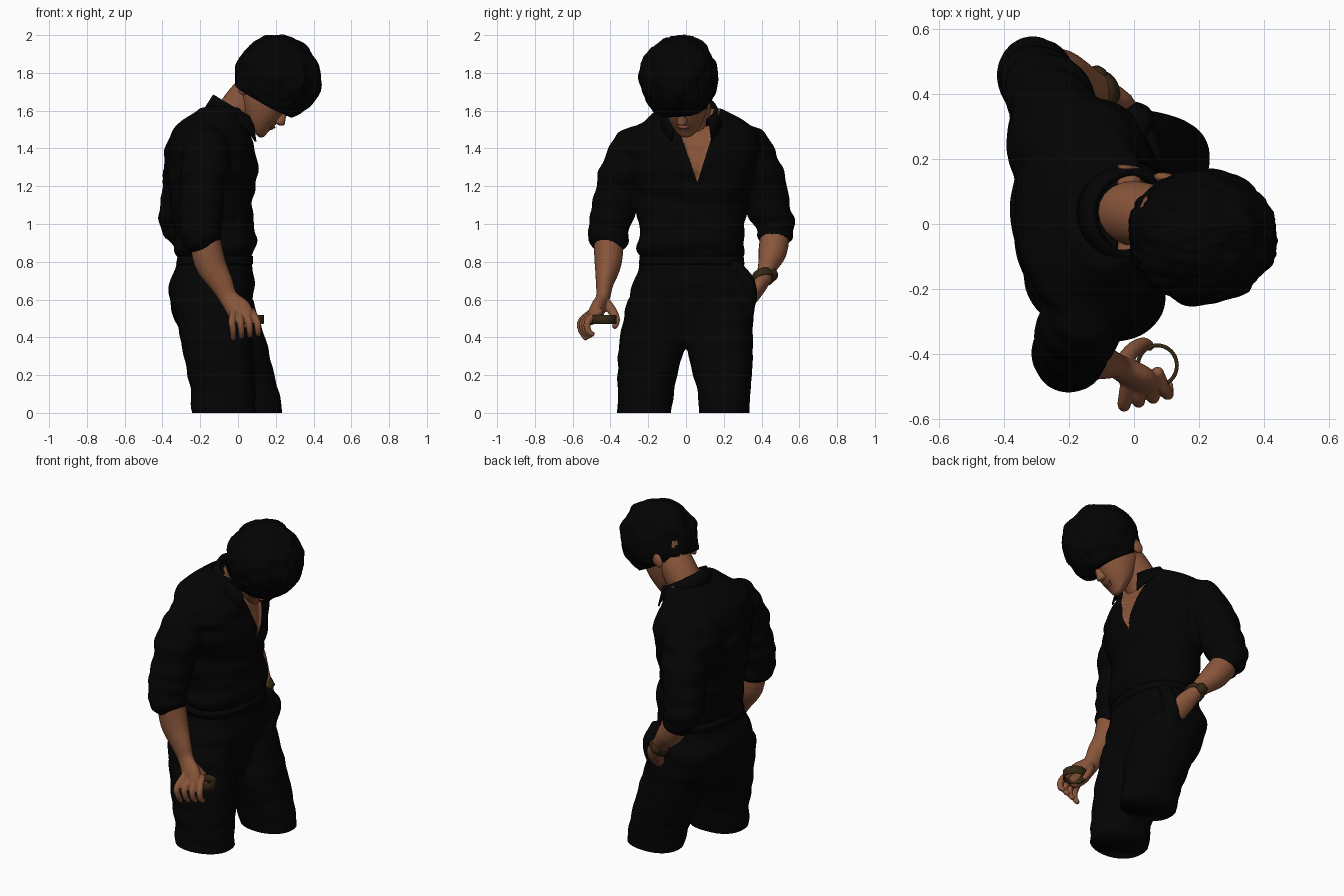
import bpy, bmesh, math
from mathutils import Vector, Matrix, noise

if "Cube" in bpy.data.objects:
    bpy.data.objects.remove(bpy.data.objects["Cube"])

def material(name, rgb):
    m = bpy.data.materials.new(name)
    m.diffuse_color = (*rgb, 1)
    m.use_nodes = True
    m.node_tree.nodes["Principled BSDF"].inputs["Base Color"].default_value = m.diffuse_color
    return m

CLOTH = material("black cloth", (0.0012, 0.0012, 0.0012))
HAIR = material("black hair", (0.001, 0.001, 0.0012))
SKIN = material("tan skin", (0.25, 0.092, 0.043))
LIP = material("lip", (0.19, 0.06, 0.033))
BRONZE = material("dark bronze", (0.036, 0.021, 0.007))

def finish(name, bm, mat):
    bmesh.ops.recalc_face_normals(bm, faces=bm.faces)
    for f in bm.faces:
        f.smooth = True
    me = bpy.data.meshes.new(name)
    bm.to_mesh(me)
    bm.free()
    me.materials.append(mat)
    ob = bpy.data.objects.new(name, me)
    bpy.context.collection.objects.link(ob)
    return ob

def spline(rows, n):
    """Catmull-Rom through rows of numbers."""
    out = []
    for i in range(len(rows) - 1):
        a, b, c, d = (rows[max(0, min(len(rows) - 1, i + k))] for k in (-1, 0, 1, 2))
        for s in range(n):
            t = s / n
            out.append([0.5 * (2*q + (r-p)*t + (2*p-5*q+4*r-s_)*t*t + (3*q-p-3*r+s_)*t**3)
                        for p, q, r, s_ in zip(a, b, c, d)])
    return out + [list(rows[-1])]

def loft(name, rows, mat, flat=True, n=4, sides=32, power=2.0, matrix=None):
    """Rows are x, y, z, rx, ry; rings stay level (flat) or follow the path."""
    rows = spline(rows, n)
    if not flat:  # round off both ends
        for end, nxt in ((0, 1), (-1, -2)):
            p, q = Vector(rows[end][:3]), Vector(rows[nxt][:3])
            r = rows[end][3:]
            e = p + (p - q).normalized() * r[0] * 0.5
            new = [*e, r[0] * 0.6, r[1] * 0.6]
            rows.insert(0, new) if end == 0 else rows.append(new)
    bm, rings = bmesh.new(), []
    for i, (x, y, z, rx, ry) in enumerate(rows):
        u, v = Vector((1, 0, 0)), Vector((0, 1, 0))
        if not flat:
            t = (Vector(rows[min(i+1, len(rows)-1)][:3]) - Vector(rows[max(i-1, 0)][:3])).normalized()
            u = v.cross(t).normalized()
            v = t.cross(u)
        ring = []
        for k in range(sides):
            a = 2 * math.pi * k / sides
            c, s = (math.copysign(abs(w) ** (2 / power), w) for w in (math.cos(a), math.sin(a)))
            ring.append(bm.verts.new(Vector((x, y, z)) + u * c * rx + v * s * ry))
        rings.append(ring)
    for A, B in zip(rings, rings[1:]):
        for k in range(sides):
            bm.faces.new((A[k], A[k-1], B[k-1], B[k]))
    bm.faces.new(rings[0])
    bm.faces.new(rings[-1][::-1])
    if matrix:
        bm.transform(matrix)
    return finish(name, bm, mat)

def tube(name, rows, mat, n=4, sides=20):
    return loft(name, [r if len(r) == 5 else (*r, r[3]) for r in rows], mat, False, n, sides)

def blob(name, loc, size, mat, matrix=None, sub=3):
    bm = bmesh.new()
    bmesh.ops.create_icosphere(bm, subdivisions=sub, radius=1)
    bm.transform((matrix or Matrix()) @ Matrix.Translation(loc) @ Matrix.Diagonal((*size, 1)))
    return finish(name, bm, mat)

def fuse(name, obs, voxel, folds):
    """Join parts into one skin and press cloth folds into it."""
    bpy.ops.object.select_all(action='DESELECT')
    for o in obs:
        o.select_set(True)
    ob = bpy.context.view_layer.objects.active = obs[0]
    bpy.ops.object.join()
    ob.name = name
    m = ob.modifiers.new("skin", 'REMESH')
    m.mode, m.voxel_size, m.use_smooth_shade = 'VOXEL', voxel, True
    s = ob.modifiers.new("soften", 'SMOOTH')
    s.iterations = 4
    for mod in ("skin", "soften"):
        bpy.ops.object.modifier_apply(modifier=mod)
    if folds:
        moves = [v.normal * folds * noise.noise(Vector((v.co.x*5, v.co.y*5 + v.co.z*4, v.co.z*13)))
                 for v in ob.data.vertices]
        for v, d in zip(ob.data.vertices, moves):
            v.co += d
    return ob

# Shirt: torso, shoulder blade and two sleeves with rolled cuffs
torso = loft("torso", [(-.12, .03, .82, .19, .26), (-.12, .03, .87, .215, .285), (-.12, .03, .95, .215, .28),
    (-.14, .03, 1.1, .213, .29), (-.135, .025, 1.28, .24, .33), (-.14, .03, 1.4, .225, .36),
    (-.145, .035, 1.48, .2, .345), (-.125, .035, 1.55, .165, .26), (-.08, .03, 1.615, .12, .16)],
    CLOTH, power=2.15, sides=48)
blade = blob("shoulder_blade", (-.255, .25, 1.32), (.145, .17, .2), CLOTH)
r_sleeve = tube("right_sleeve", [(-.155, -.25, 1.43, .12), (-.175, -.32, 1.3, .128), (-.195, -.38, 1.1, .116),
    (-.2, -.405, .98, .11), (-.19, -.41, .94, .1)], CLOTH)
r_cuff = tube("right_cuff", [(-.205, -.405, .985, .1), (-.2, -.408, .965, .11), (-.18, -.41, .915, .11)], CLOTH)
l_sleeve = tube("left_sleeve", [(-.21, .3, 1.43, .125), (-.255, .375, 1.3, .13), (-.295, .435, 1.1, .122),
    (-.31, .47, 1.0, .105), (-.28, .475, .96, .095)], CLOTH)
l_cuff = tube("left_cuff", [(-.31, .472, .99, .1), (-.265, .472, .935, .1)], CLOTH)
shirt = fuse("shirt", [torso, blade, r_sleeve, r_cuff, l_sleeve, l_cuff], 0.011, 0.016)

# Open neckline: cut a V in the shirt front and sink it to skin
shirt.data.materials.append(SKIN)
bm = bmesh.new()
bm.from_mesh(shirt.data)
tip = Vector((0, .06, 1.22))
normals = [Vector((0, .26, .09)).normalized(), Vector((0, -.27, .085)).normalized()]
for nrm in normals:
    near = [f for f in bm.faces if f.calc_center_median().x > -.05 and f.calc_center_median().z > 1.18]
    geo = set(near) | {e for f in near for e in f.edges} | {v for f in near for v in f.verts}
    bmesh.ops.bisect_plane(bm, geom=list(geo), plane_co=tip, plane_no=nrm)
for f in bm.faces:
    c = f.calc_center_median()
    if c.x > -.05 and c.z > 1.2 and all((c - tip).dot(k) > 0 for k in normals):
        f.material_index = 1
for v in bm.verts:
    if v.link_faces and all(f.material_index for f in v.link_faces):
        v.co.x -= .012
bm.to_mesh(shirt.data)
bm.free()

# Collar: a folded band open at the front
bm, rows = bmesh.new(), []
for i in range(41):
    a = math.radians(42 + 276 * i / 40)
    c, s = math.cos(a), math.sin(a)
    drop = .065 + .1 * max(0, c) ** 2
    row = []
    for r, dz in ((.1, -.04), (.108, .0), (.12, .005), (.155 - .01 * c, -drop)):
        row.append(bm.verts.new((-.012 + r * c, .03 + r * 1.1 * s, 1.61 - .07 * c + dz)))
    rows.append(row)
for A, B in zip(rows, rows[1:]):
    for k in range(3):
        bm.faces.new((A[k], A[k+1], B[k+1], B[k]))
collar = finish("collar", bm, CLOTH)
collar.modifiers.new("thickness", 'SOLIDIFY').thickness = .01

# Trousers: hips, two legs with the left forward, and a stuffed pocket
hips = loft("hips", [(-.12, 0, .37, .15, .24), (-.14, .01, .5, .2, .315), (-.14, .03, .65, .227, .32),
    (-.13, .03, .75, .205, .285), (-.12, .03, .83, .195, .27)], CLOTH, power=2.4, sides=48)
r_leg = loft("right_leg", [(-.07, -.22, -.05, .17, .14), (-.083, -.21, .15, .173, .152),
    (-.11, -.18, .35, .19, .176), (-.14, -.15, .6, .2, .16)], CLOTH, power=2.3)
l_leg = loft("left_leg", [(.08, .203, -.05, .165, .125), (.035, .198, .15, .172, .147),
    (-.03, .18, .35, .185, .175), (-.11, .19, .6, .19, .165)], CLOTH, power=2.3)
pocket = tube("pocket", [(.015, .275, .78, .03), (.02, .325, .69, .04), (-.01, .325, .6, .05),
    (-.02, .3, .5, .05)], CLOTH)
trousers = fuse("trousers", [hips, r_leg, l_leg, pocket], 0.011, 0.008)
bm = bmesh.new()
bm.from_mesh(trousers.data)
cut = bmesh.ops.bisect_plane(bm, geom=bm.verts[:] + bm.edges[:] + bm.faces[:], plane_co=(0, 0, 0),
                             plane_no=(0, 0, 1), clear_inner=True)
bmesh.ops.holes_fill(bm, edges=[e for e in cut['geom_cut'] if isinstance(e, bmesh.types.BMEdge)])
bm.to_mesh(trousers.data)
bm.free()
loft("waistband", [(-.125, .03, .785, .203, .28), (-.12, .03, .83, .2, .275)], CLOTH, n=1, sides=48, power=2.4)

# Right arm and hand with curled fingers
arm = tube("right_forearm", [(-.18, -.41, .95, .08), (-.15, -.412, .8, .083, .073), (-.09, -.43, .69, .064, .048),
    (-.05, -.44, .61, .05, .037), (.005, -.47, .545, .066, .04), (.03, -.5, .5, .055, .03)], SKIN)
fingers = []
for i in range(4):
    x, y = -.032 + .044 * i, -.54 + .012 * i
    fingers.append(tube("finger", [(x * .7, y + .05, .54, .02), (x, y - .015, .485, .019),
        (x + .006, y - .014, .435, .017), (x + .006, y + .012, .393 + .007 * i, .014)], SKIN))
fingers.append(tube("thumb", [(-.03, -.42, .58, .026), (.0, -.385, .53, .024), (.03, -.368, .49, .019),
    (.05, -.378, .455, .015)], SKIN))
fuse("right_arm", [arm] + fingers, 0.005, 0)

# Left arm reaching into the pocket
tube("left_arm", [(-.3, .475, .98, .075), (-.22, .46, .86, .076), (-.14, .43, .77, .053, .05),
    (-.095, .408, .71, .046, .042), (-.055, .378, .65, .058, .034), (-.03, .33, .58, .05, .03)], SKIN)

def ring(name, matrix, rx, ry, width, thick):
    """Band of oval outline: width along its axis, thin across."""
    bm, n = bmesh.new(), 48
    sec = [(-thick, -width), (0, -width * 1.1), (thick, -width), (thick, width), (0, width * 1.1), (-thick, width)]
    vs = [[bm.verts.new(((rx + d) * math.cos(2*math.pi*i/n), (ry + d) * math.sin(2*math.pi*i/n), h))
           for d, h in sec] for i in range(n)]
    for i in range(n):
        for k in range(6):
            bm.faces.new((vs[i-1][k], vs[i-1][k-1], vs[i][k-1], vs[i][k]))
    bm.transform(matrix)
    return finish(name, bm, BRONZE)

# Held ring, wrist watch
ring("held_ring", Matrix.Translation((.072, -.436, .495)), .06, .062, .022, .006)
axis = Vector((-.09, -.04, .11)).normalized().to_track_quat('Z', 'Y').to_matrix().to_4x4()
ring("watch_strap", Matrix.Translation((-.1, .411, .718)) @ axis, .052, .05, .02, .006)
tube("watch_case", [(-.115, .45, .73, .036), (-.119, .464, .736, .034)], BRONZE)

# Neck and head, bowed forward and turned a little to the right
tube("neck", [(-.06, .035, 1.5, .098), (-.005, .033, 1.6, .1), (.06, .02, 1.68, .1), (.12, .0, 1.74, .095)], SKIN)
HEAD = (Matrix.Translation((.17, -.01, 1.74)) @ Matrix.Rotation(math.radians(-13), 4, 'Z')
        @ Matrix.Rotation(math.radians(45), 4, 'Y'))
loft("face", [(.135, 0, -.238, .025, .025), (.12, 0, -.222, .052, .052), (.078, 0, -.19, .092, .085),
    (.025, 0, -.12, .145, .115), (-.01, 0, -.04, .17, .128), (-.02, 0, .05, .18, .135),
    (-.02, 0, .12, .14, .12), (-.02, 0, .17, .06, .05)], SKIN, matrix=HEAD, power=2.2)
loft("nose", [(.165, 0, -.12, .022, .022), (.175, 0, -.1, .032, .028), (.162, 0, -.065, .024, .016),
    (.15, 0, -.02, .015, .012)], SKIN, matrix=HEAD, sides=16)
blob("upper_lip", (.168, 0, -.148), (.015, .034, .008), LIP, HEAD)
blob("lower_lip", (.163, 0, -.163), (.016, .028, .009), LIP, HEAD)
for s in (-1, 1):
    blob("brow", (.145, s * .058, -.012), (.016, .036, .007), HAIR, HEAD)
    blob("eye", (.143, s * .056, -.042), (.01, .022, .007), HAIR, HEAD)
    blob("ear", (-.06, s * .13, -.08), (.034, .018, .05), SKIN, HEAD)

# Hair: a full lumpy cap cut off along the hairline, drooping to the right
hair = blob("hair", (0, 0, 0), (1, 1, 1), HAIR, sub=6)
edge, up = Vector((-.03, -.1, 1.735)), Vector((.48, -.1, .87)).normalized()
for v in hair.data.vertices:
    d = v.co.copy()
    k = 1 + .07 * noise.noise(d * 2.6) + .03 * noise.noise(Vector((d.x * 4, d.y * 12, d.z * 4)))
    p = Vector((.21, -.04, 1.772)) + Vector((d.x * .228, d.y * .207, d.z * .225)) * k
    p.y -= .12 * (.02 - max(0, p.z - 1.85)) if p.z > 1.85 else 0
    h = (p - edge).dot(up)
    if h < 0:
        p -= up * h * .96
    v.co = p
